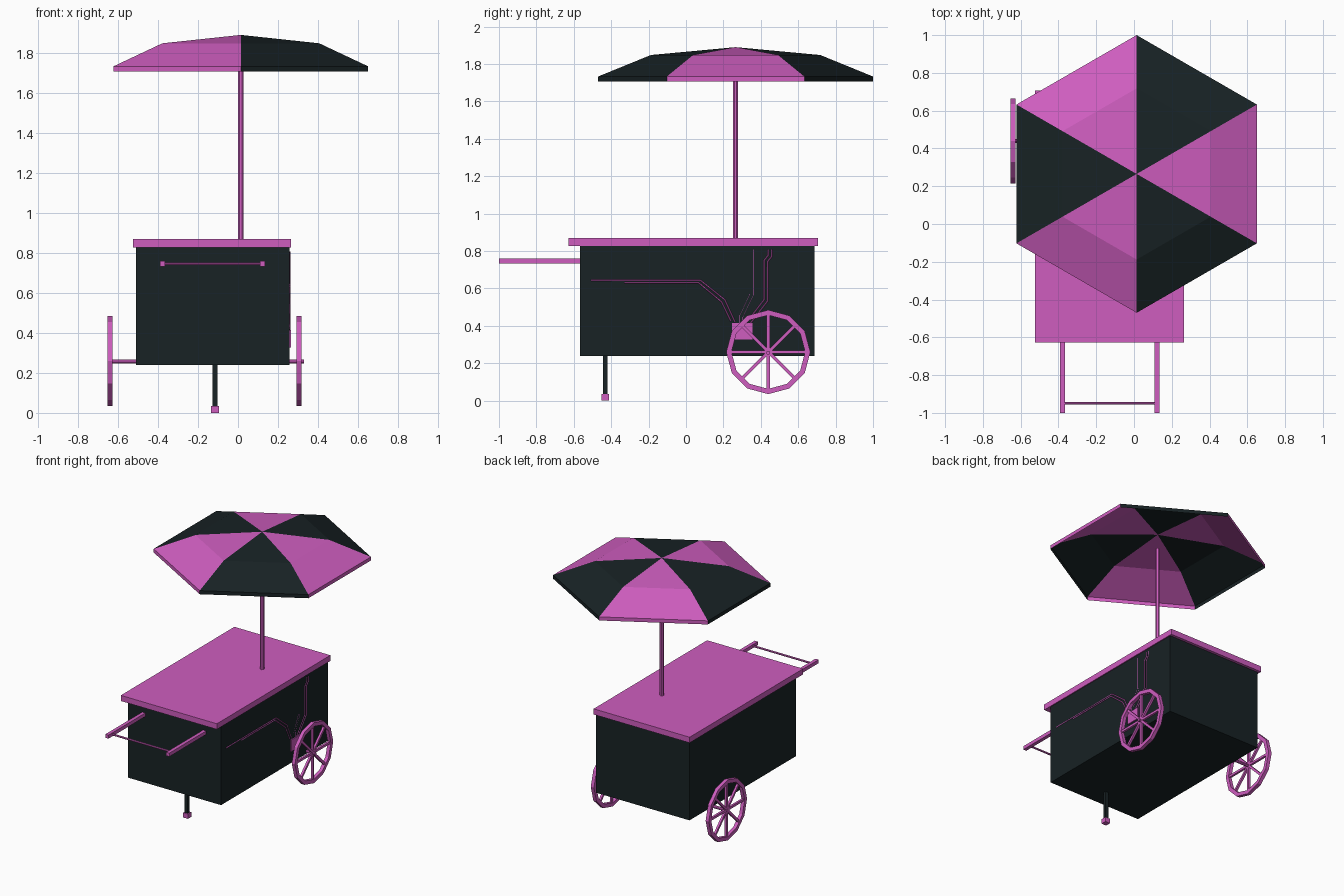
import bpy, bmesh
from math import sin, cos, pi, radians
from mathutils import Vector, Matrix

if "Cube" in bpy.data.objects:
    bpy.data.objects.remove(bpy.data.objects["Cube"])


def material(name, rgb):
    m = bpy.data.materials.new(name)
    m.diffuse_color = (*rgb, 1)
    m.use_nodes = True
    m.node_tree.nodes["Principled BSDF"].inputs["Base Color"].default_value = m.diffuse_color
    return m


PINK = material("pink", (0.62, 0.11, 0.52))
DARK = material("dark", (0.009, 0.016, 0.018))


def finish(name, bm, *mats):
    me = bpy.data.meshes.new(name)
    bm.to_mesh(me)
    bm.free()
    for m in mats:
        me.materials.append(m)
    ob = bpy.data.objects.new(name, me)
    bpy.context.collection.objects.link(ob)
    return ob


def add_box(bm, lo, hi):
    lo, hi = Vector(lo), Vector(hi)
    mat = Matrix.Translation((lo + hi) / 2) @ Matrix.Diagonal((*(hi - lo), 1))
    bmesh.ops.create_cube(bm, size=1, matrix=mat)


def box(name, lo, hi, mat):
    bm = bmesh.new()
    add_box(bm, lo, hi)
    return finish(name, bm, mat)


def rod(name, a, b, r, mat, sides=8):
    a, b = Vector(a), Vector(b)
    d = b - a
    m = Matrix.Translation((a + b) / 2) @ d.to_track_quat('Z', 'Y').to_matrix().to_4x4() \
        @ Matrix.Rotation(pi / sides, 4, 'Z')
    bm = bmesh.new()
    bmesh.ops.create_cone(bm, cap_ends=True, segments=sides, radius1=r, radius2=r,
                          depth=d.length, matrix=m)
    return finish(name, bm, mat)


# Cart body and counter
box("cart_body", (-0.51, -0.567, 0.24), (0.258, 0.687, 0.83), DARK)
box("counter_top", (-0.525, -0.627, 0.828), (0.265, 0.707, 0.87), PINK)

# Front prop leg and foot
box("prop_leg", (-0.127, -0.445, 0.035), (-0.103, -0.421, 0.245), DARK)
box("prop_foot", (-0.135, -0.453, 0.0), (-0.095, -0.413, 0.035), PINK)

# Push handle
for side, x in (("left", -0.378), ("right", 0.122)):
    box(f"handle_arm_{side}", (x - 0.013, -1, 0.733), (x + 0.013, -0.56, 0.759), PINK)
rod("handle_grip", (-0.378, -0.95, 0.745), (0.122, -0.95, 0.745), 0.007, PINK)

# Wheels with twelve-sided rims and eight spokes
WY, WZ, WR = 0.44, 0.26, 0.225


def wheel(name, x):
    bm = bmesh.new()
    rings = []
    for i in range(12):
        a = i * pi / 6
        rings.append([bm.verts.new((dx, r * cos(a), r * sin(a)))
                      for dx, r in ((-0.013, WR), (0.013, WR), (0.013, WR - 0.028), (-0.013, WR - 0.028))])
    for i in range(12):
        p, q = rings[i], rings[(i + 1) % 12]
        for j in range(4):
            k = (j + 1) % 4
            bm.faces.new((p[j], p[k], q[k], q[j]))
    for i in range(4):
        spoke = bmesh.ops.create_cube(bm, size=1, matrix=Matrix.Rotation(i * pi / 4, 4, 'X')
                                      @ Matrix.Diagonal((0.016, 2 * WR - 0.04, 0.017, 1)))
    bmesh.ops.recalc_face_normals(bm, faces=bm.faces)
    ob = finish(name, bm, PINK)
    ob.location = (x, WY, WZ)


wheel("wheel_left", -0.64)
wheel("wheel_right", 0.305)
rod("axle", (-0.65, WY, 0.256), (0.33, WY, 0.256), 0.011, PINK)

# Trim box and raised trim lines on the right side
box("trim_box", (0.25, 0.247, 0.328), (0.266, 0.355, 0.415), PINK)


def trim(name, pts, x=0.2575, w=0.009):
    cu = bpy.data.curves.new(name, 'CURVE')
    cu.dimensions = '3D'
    cu.bevel_depth = w / 2
    cu.bevel_resolution = 0
    cu.use_fill_caps = True
    s = cu.splines.new('POLY')
    s.points.add(len(pts) - 1)
    for p, (y, z) in zip(s.points, pts):
        p.co = (x, y, z, 1)
    cu.materials.append(PINK)
    ob = bpy.data.objects.new(name, cu)
    bpy.context.collection.objects.link(ob)


trim("trim_long_upper", [(-0.508, 0.643), (0.077, 0.643), (0.207, 0.54), (0.262, 0.42)])
trim("trim_long_lower", [(-0.33, 0.631), (0.066, 0.631), (0.19, 0.528), (0.24, 0.425)])
trim("trim_mid_a", [(0.342, 0.807), (0.342, 0.57), (0.285, 0.45), (0.285, 0.41)], 0.2565, 0.005)
trim("trim_mid_b", [(0.36, 0.807), (0.36, 0.565), (0.303, 0.445), (0.303, 0.41)], 0.2565, 0.005)
trim("trim_rear_a", [(0.44, 0.807), (0.44, 0.777), (0.418, 0.75), (0.418, 0.54), (0.318, 0.41)])
trim("trim_rear_b", [(0.458, 0.807), (0.458, 0.77), (0.436, 0.743), (0.436, 0.532), (0.338, 0.405)])

# Umbrella pole and six-panel canopy with a rim band
CX, CY = 0.014, 0.265
rod("umbrella_pole", (CX, CY, 0.86), (CX, CY, 1.78), 0.014, PINK)
bm = bmesh.new()
apex = bm.verts.new((CX, CY, 1.89))
rows = [[bm.verts.new((CX + r * cos(radians(60 * i - 30)), CY + r * sin(radians(60 * i - 30)), z))
         for i in range(6)] for r, z in ((0.453, 1.848), (0.735, 1.733), (0.735, 1.706))]
for i in range(6):
    j = (i + 1) % 6
    panel = [bm.faces.new((apex, rows[0][i], rows[0][j]))]
    for up, dn in zip(rows, rows[1:]):
        panel.append(bm.faces.new((up[i], dn[i], dn[j], up[j])))
    for f in panel:
        f.material_index = i % 2
finish("umbrella_canopy", bm, PINK, DARK)
